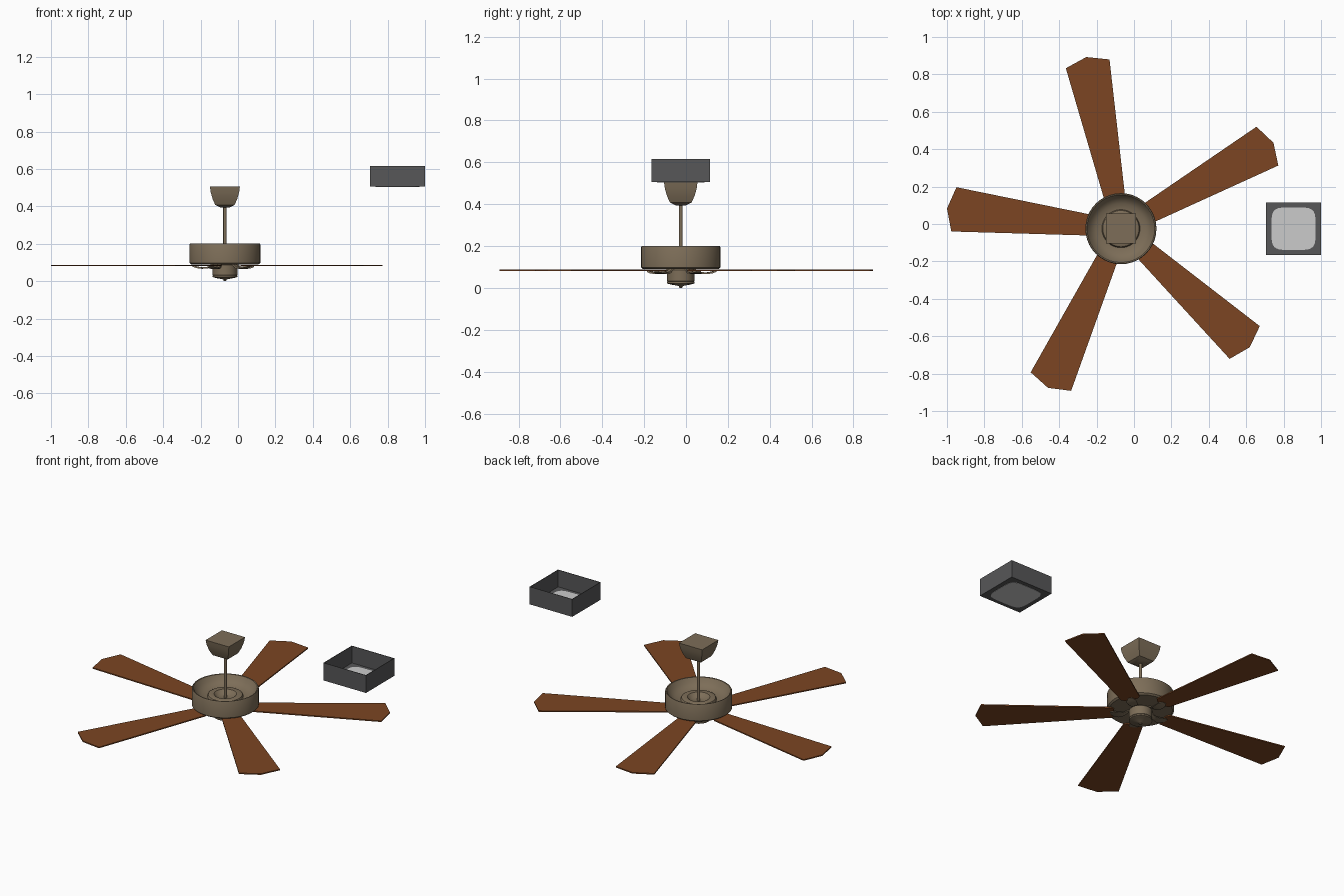
import bpy, bmesh, math
from mathutils import Matrix

if "Cube" in bpy.data.objects:
    bpy.data.objects.remove(bpy.data.objects["Cube"])

CX, CY = -0.07, -0.025          # fan axis
BX, BY = 0.853, -0.025          # switch box centre


def material(name, rgb):
    m = bpy.data.materials.new(name)
    m.diffuse_color = (*rgb, 1)
    m.use_nodes = True
    m.node_tree.nodes["Principled BSDF"].inputs["Base Color"].default_value = m.diffuse_color
    return m


BRONZE = material("bronze", (0.205, 0.155, 0.098))
WOOD = material("brown wood", (0.20, 0.060, 0.016))
GREY = material("dark grey", (0.095, 0.095, 0.098))
PALE = material("pale grey", (0.60, 0.60, 0.60))


def make(name, verts, faces, mat, matrix=Matrix(), smooth=None):
    mesh = bpy.data.meshes.new(name)
    bm = bmesh.new()
    vs = [bm.verts.new(matrix @ Matrix.Translation(v).to_translation()) for v in verts]
    for f in faces:
        bm.faces.new([vs[i] for i in f])
    bmesh.ops.recalc_face_normals(bm, faces=bm.faces[:])
    bm.to_mesh(mesh)
    bm.free()
    mesh.materials.append(mat)
    ob = bpy.data.objects.new(name, mesh)
    bpy.context.collection.objects.link(ob)
    if smooth:
        bpy.ops.object.select_all(action='DESELECT')
        ob.select_set(True)
        bpy.context.view_layer.objects.active = ob
        bpy.ops.object.shade_smooth_by_angle(angle=math.radians(smooth))
    return ob


def stack(name, rings, mat, matrix=Matrix(), smooth=None):
    """Skin a list of equal-length rings and cap both ends."""
    n = len(rings[0])
    verts = [p for r in rings for p in r]
    faces = [(k * n + i, k * n + (i + 1) % n, (k + 1) * n + (i + 1) % n, (k + 1) * n + i)
             for k in range(len(rings) - 1) for i in range(n)]
    faces += [tuple(range(n)), tuple(range(len(verts) - n, len(verts)))]
    return make(name, verts, faces, mat, matrix, smooth)


def lathe(name, profile, mat, n=40):
    rings = [[(r * math.cos(2 * math.pi * i / n), r * math.sin(2 * math.pi * i / n), z)
              for i in range(n)] for r, z in profile]
    return stack(name, rings, mat, Matrix.Translation((CX, CY, 0)), 35)


def super_ring(hx, hy, z, power, n=32):
    """Rounded-square ring; a low power gives sharper corners."""
    out = []
    for i in range(n):
        a = 2 * math.pi * (i + 0.5 * (n == 4)) / n
        c, s = math.cos(a), math.sin(a)
        out.append((hx * math.copysign(abs(c) ** power, c),
                    hy * math.copysign(abs(s) ** power, s), z))
    return out


# motor housing: drum with a dished top and a raised inner collar
lathe("motor_housing", [
    (0.055, 0.090), (0.180, 0.090), (0.190, 0.098), (0.190, 0.194), (0.187, 0.200),
    (0.181, 0.199), (0.165, 0.172), (0.135, 0.150), (0.102, 0.146), (0.097, 0.158),
    (0.090, 0.162), (0.064, 0.160), (0.055, 0.152), (0.040, 0.140), (0.010, 0.138)], BRONZE)

# lower hub, end cap and finial
lathe("lower_hub", [(0.060, 0.092), (0.066, 0.086), (0.066, 0.034), (0.062, 0.031)], BRONZE)
lathe("end_cap", [(0.062, 0.033), (0.066, 0.030), (0.066, 0.022), (0.050, 0.017),
                  (0.012, 0.010), (0.008, 0.007), (0.008, 0.003), (0.004, 0.0)], BRONZE)

# down rod
lathe("down_rod", [(0.009, 0.13), (0.009, 0.41)], BRONZE, 16)

# ceiling canopy: square bowl
canopy = [(0.024, 0.394), (0.052, 0.408), (0.066, 0.440), (0.076, 0.475), (0.080, 0.505)]
stack("ceiling_canopy", [[(sx * h, sy * h, z) for sx, sy in ((-1, -1), (1, -1), (1, 1), (-1, 1))]
                         for h, z in canopy], BRONZE, Matrix.Translation((CX, CY, 0)), 35)

# blades and curved blade brackets
outline = [(0.150, 0.040), (0.165, 0.056), (0.899, 0.119), (0.936, 0.0)]
outline = outline + [(x, -y) for x, y in reversed(outline[:-1])]
bracket = [(0.050, 0.096, 0.012), (0.072, 0.082, 0.013), (0.095, 0.068, 0.018),
           (0.125, 0.066, 0.028), (0.150, 0.070, 0.030), (0.172, 0.077, 0.014)]
for k in range(5):
    place = Matrix.Translation((CX, CY, 0)) @ Matrix.Rotation(math.radians(29.4 + 72 * k), 4, 'Z')
    stack(f"blade_{k + 1}", [[(x, y, z) for x, y in outline] for z in (0.080, 0.087)], WOOD, place)
    stack(f"blade_bracket_{k + 1}", [[(r, -w, z), (r, w, z), (r, w * 0.8, z + 0.008),
                                      (r, -w * 0.8, z + 0.008)] for r, z, w in bracket],
          BRONZE, place, 40)

# switch box: thin open tray
at_box = Matrix.Translation((BX, BY, 0))
square = ((-1, -1), (1, -1), (1, 1), (-1, 1))
stack("box_tray", [[(sx * hx, sy * hy, z) for sx, sy in square] for hx, hy, z in
                   ((0.147, 0.140, 0.505), (0.147, 0.140, 0.615),
                    (0.144, 0.137, 0.615), (0.144, 0.137, 0.509))], GREY, at_box)

# pale rounded panel showing on both sides of the tray floor
stack("box_panel", [super_ring(0.118, 0.114, z, 0.42) for z in (0.5035, 0.5105)], PALE, at_box)
